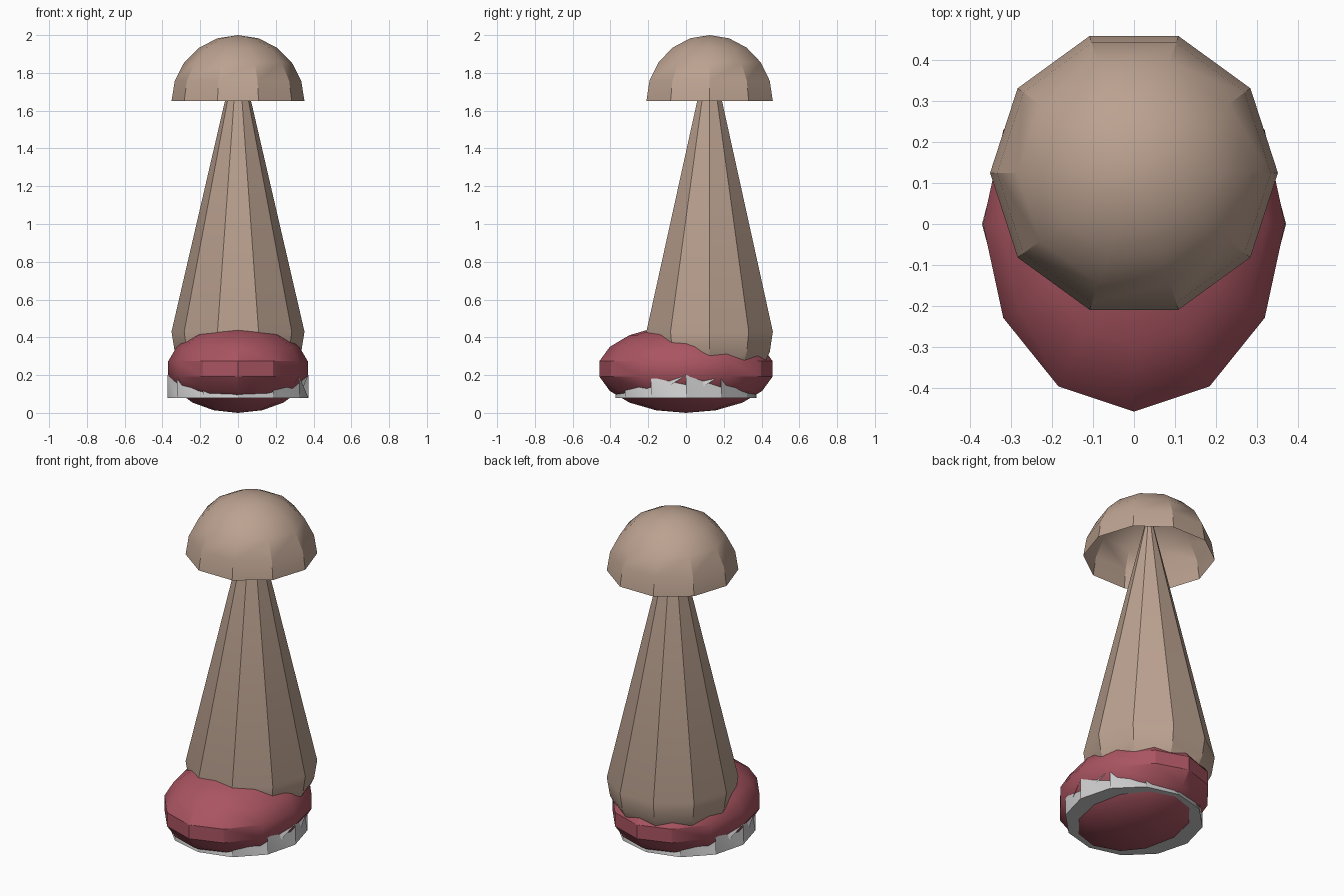
import bpy, bmesh
from math import sin, cos, radians, pi

if "Cube" in bpy.data.objects:
    bpy.data.objects.remove(bpy.data.objects["Cube"])


def material(name, rgb):
    m = bpy.data.materials.new(name)
    m.diffuse_color = (*rgb, 1)
    m.use_nodes = True
    m.node_tree.nodes["Principled BSDF"].inputs["Base Color"].default_value = m.diffuse_color
    return m


tan = material("tan", (0.50, 0.36, 0.28))
red = material("red", (0.40, 0.09, 0.12))


def finish(name, bm, mat=None):
    me = bpy.data.meshes.new(name)
    bm.to_mesh(me)
    bm.free()
    ob = bpy.data.objects.new(name, me)
    bpy.context.collection.objects.link(ob)
    if mat:
        me.materials.append(mat)
    bpy.ops.object.select_all(action='DESELECT')
    ob.select_set(True)
    bpy.context.view_layer.objects.active = ob
    bpy.ops.object.shade_smooth_by_angle(angle=radians(30))
    return ob


def revolve(name, profile, sides, centre, mat):
    """Spin (radius, z) points; a radius of zero becomes a pole."""
    bm = bmesh.new()
    rings = []
    for r, z in profile:
        n = 1 if r == 0 else sides
        rings.append([bm.verts.new((centre[0] + r * cos(2 * pi * i / sides),
                                    centre[1] + r * sin(2 * pi * i / sides), z))
                      for i in range(n)])
    for a, b in zip(rings, rings[1:]):
        for i in range(sides):
            j = (i + 1) % sides
            quad = [a[i % len(a)], a[j % len(a)], b[j % len(b)], b[i % len(b)]]
            bm.faces.new(list(dict.fromkeys(quad)))
    return finish(name, bm, mat)


R, Y = 0.352, 0.125

# Open half-sphere cap at the top
dome = [(R * cos(radians(a)), 1.65 + 0.35 * sin(radians(a))) for a in range(0, 90, 18)]
revolve("top_cap", dome + [(0, 2.0)], 10, (0, Y), tan)

# Tapered leg with a rounded lower end
heel = [(R * cos(radians(a)), 0.43 + 0.35 * sin(radians(a))) for a in range(-72, 1, 18)]
revolve("leg", [(0, 0.08)] + heel + [(0, 1.95)], 10, (0, Y), tan)

# Flattened oval foot
bm = bmesh.new()
bmesh.ops.create_uvsphere(bm, u_segments=12, v_segments=9, radius=1)
for v in bm.verts:
    v.co = (v.co.x * 0.375, v.co.y * 0.466, 0.233 + v.co.z * 0.233)
finish("foot", bm, red)

# Sole plate with a saw-toothed rim
bm = bmesh.new()
N = 12
low, high = [[bm.verts.new((0.372 * cos(2 * pi * i / N), 0.372 * sin(2 * pi * i / N), z))
              for i in range(N)] for z in (0.08, 0.20)]
bm.faces.new(low[::-1])
for i in range(N):
    j, k = (i + 1) % N, (i + 2) % N
    bm.faces.new((low[i], low[j], high[i]))
    bm.faces.new((high[i], low[j], high[k]))
finish("toothed_sole", bm)
